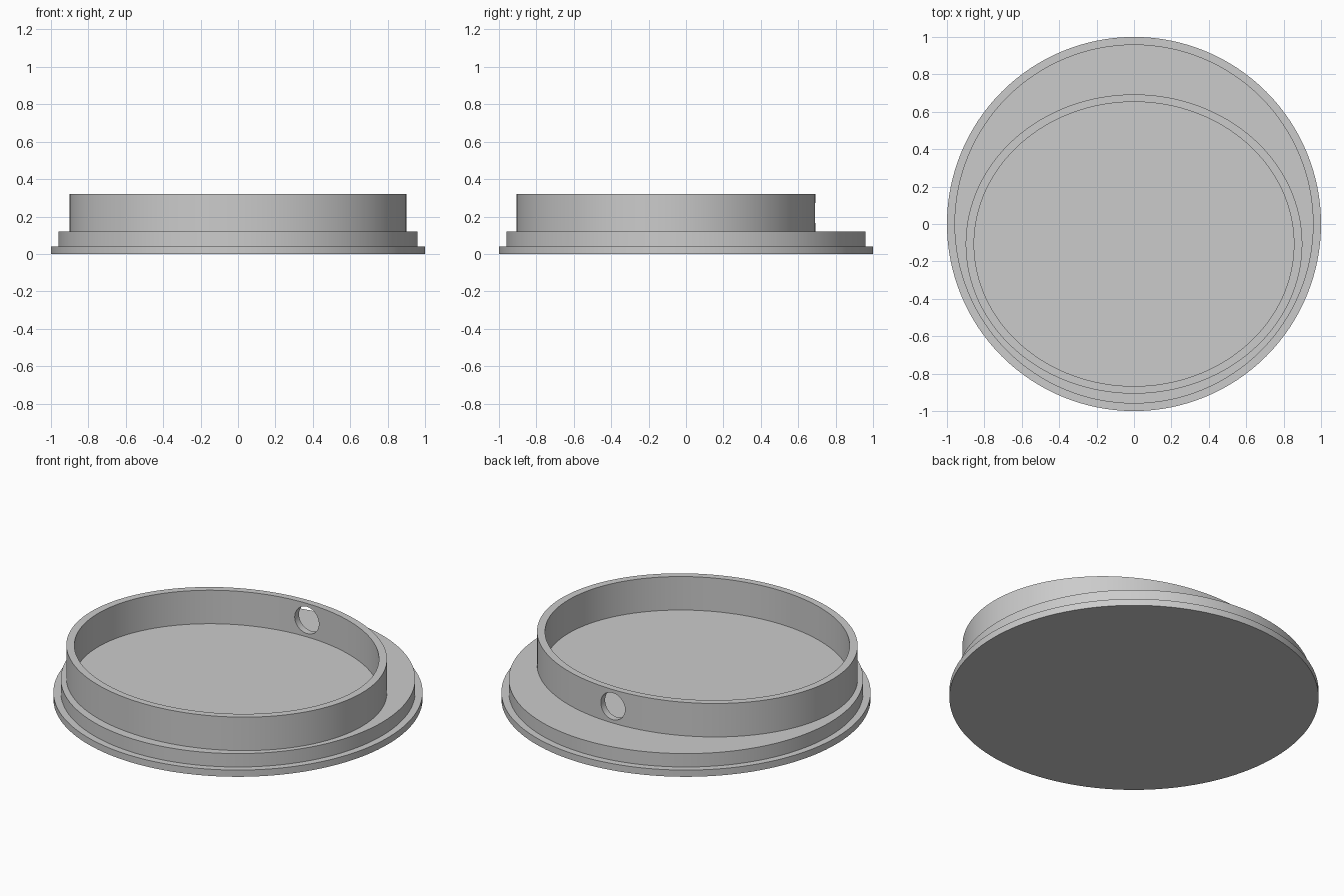
import bpy, math

SIDES = 128

cube = bpy.data.objects.get("Cube")
if cube:
    bpy.data.objects.remove(cube, do_unlink=True)

grey = bpy.data.materials.new("plain_grey")
grey.use_nodes = True
colour = (0.6, 0.6, 0.6, 1)
grey.diffuse_color = colour
grey.node_tree.nodes["Principled BSDF"].inputs["Base Color"].default_value = colour


def loft(name, rings, centre_y=0, closed=False):
    """Join elliptical rings of (x radius, y radius, z); cap the ends or close the loop."""
    verts = []
    for rx, ry, z in rings:
        for i in range(SIDES):
            a = math.tau * i / SIDES
            verts.append((rx * math.cos(a), centre_y + ry * math.sin(a), z))
    faces = []
    count = len(rings)
    for r in range(count if closed else count - 1):
        low, high = r * SIDES, (r + 1) % count * SIDES
        for i in range(SIDES):
            j = (i + 1) % SIDES
            faces.append((low + i, low + j, high + j, high + i))
    if not closed:
        faces.append(tuple(reversed(range(SIDES))))
        faces.append(tuple(range((count - 1) * SIDES, count * SIDES)))
    mesh = bpy.data.meshes.new(name)
    mesh.from_pydata(verts, [], faces)
    mesh.materials.append(grey)
    obj = bpy.data.objects.new(name, mesh)
    bpy.context.collection.objects.link(obj)
    return obj


# Stepped round base: thin flange with a raised plate
base = loft("base_plate", [(1, 1, 0), (1, 1, 0.04), (0.96, 0.96, 0.04), (0.96, 0.96, 0.12)])

# Oval wall set toward the front, sunk slightly into the plate
wall = loft("oval_wall", [(0.9, 0.8, 0.11), (0.9, 0.8, 0.32),
                          (0.855, 0.76, 0.32), (0.855, 0.76, 0.11)],
            centre_y=-0.107, closed=True)

# Round hole through the back of the wall
bpy.ops.mesh.primitive_cylinder_add(vertices=48, radius=0.08, depth=0.3,
                                    location=(0, 0.67, 0.22),
                                    rotation=(math.pi / 2, 0, 0))
cutter = bpy.context.object
cutter.name = "hole_cutter"
cutter.data.materials.append(grey)
cutter.hide_render = True
cut = wall.modifiers.new("back_hole", "BOOLEAN")
cut.operation = "DIFFERENCE"
cut.solver = "EXACT"
cut.object = cutter

# Bake the hole, then drop the cutter
bpy.ops.object.select_all(action="DESELECT")
bpy.context.view_layer.objects.active = wall
wall.select_set(True)
bpy.ops.object.modifier_apply(modifier=cut.name)
bpy.data.objects.remove(cutter, do_unlink=True)

# Smooth round sides with crisp edges
base.select_set(True)
bpy.ops.object.shade_smooth_by_angle(angle=math.radians(30))
